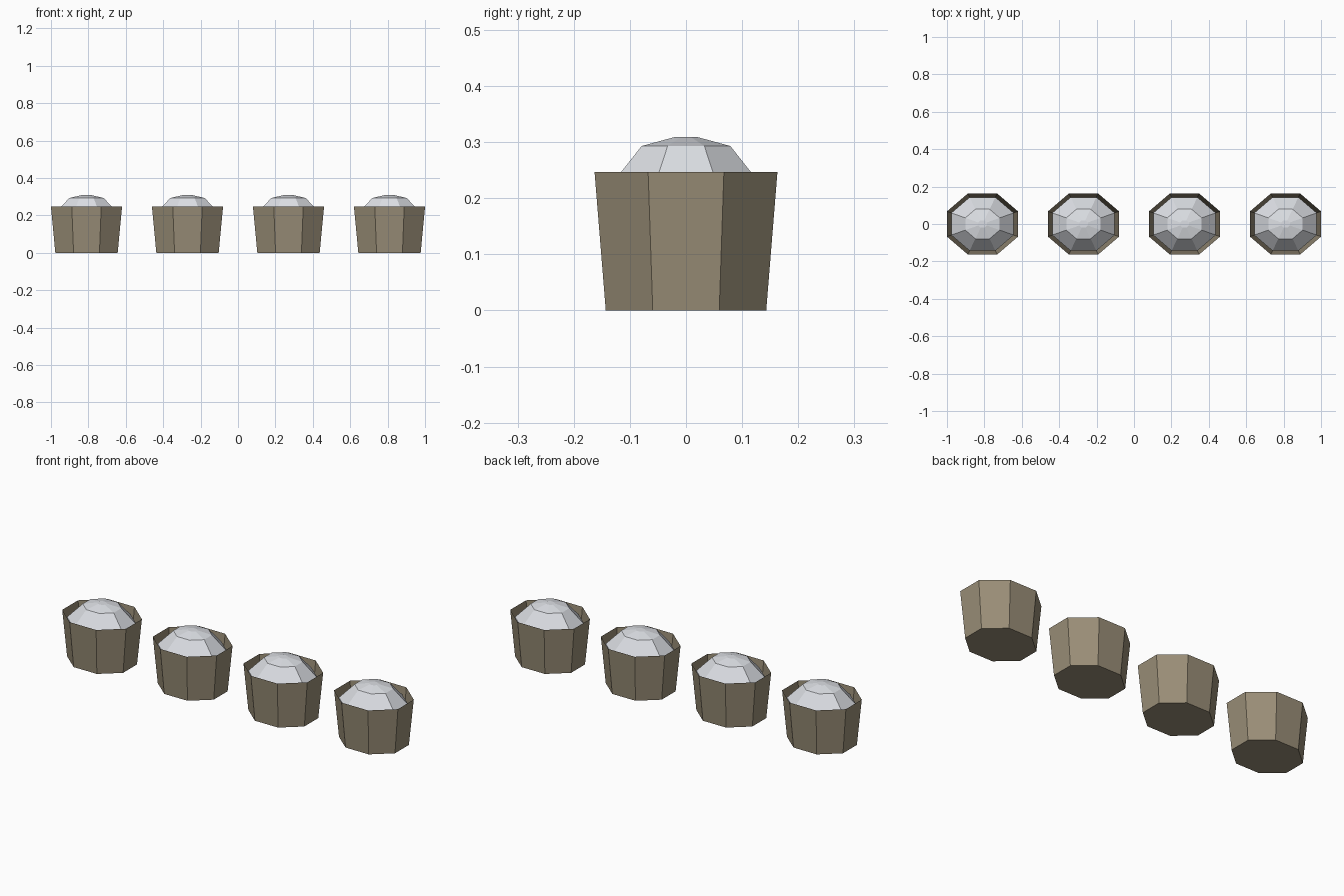
import bpy, bmesh, math

if "Cube" in bpy.data.objects:
    bpy.data.objects.remove(bpy.data.objects["Cube"])

def material(name, rgb):
    m = bpy.data.materials.new(name)
    m.diffuse_color = (*rgb, 1)
    m.use_nodes = True
    m.node_tree.nodes["Principled BSDF"].inputs["Base Color"].default_value = m.diffuse_color
    return m

WOOD = material("drab_brown", (0.32, 0.27, 0.185))
PALE = material("pale_grey", (0.72, 0.74, 0.78))
STRETCH = 1.166   # tubs are slightly wider in x than in y

def octagon_stack(name, profile, x, mat, cap_first=False, cap_last=False):
    """Stack octagon rings from (flat-side radius, z) pairs, listed bottom to top."""
    bm = bmesh.new()
    rings = []
    for r, z in profile:
        c = r / math.cos(math.pi / 8)
        rings.append([bm.verts.new((c * STRETCH * math.cos((i + .5) * math.pi / 4),
                                    c * math.sin((i + .5) * math.pi / 4), z))
                      for i in range(8)])
    for a, b in zip(rings, rings[1:]):
        for i in range(8):
            j = (i + 1) % 8
            bm.faces.new((a[i], a[j], b[j], b[i]))
    if cap_first:
        bm.faces.new(rings[0][::-1])
    if cap_last:
        bm.faces.new(rings[-1])
    me = bpy.data.meshes.new(name)
    bm.to_mesh(me)
    bm.free()
    me.materials.append(mat)
    ob = bpy.data.objects.new(name, me)
    ob.location.x = x
    bpy.context.collection.objects.link(ob)

for n in range(4):
    x = -0.81 + 0.54 * n
    # open tapered tub with thin walls
    octagon_stack(f"tub_{n + 1}", [(0.143, 0), (0.163, 0.247)], x, WOOD, cap_first=True)
    # faceted dome filling the tub
    octagon_stack(f"dome_{n + 1}",
                  [(0.143, 0.15), (0.143, 0.212), (0.079, 0.293), (0.02, 0.309)],
                  x, PALE, cap_last=True)
